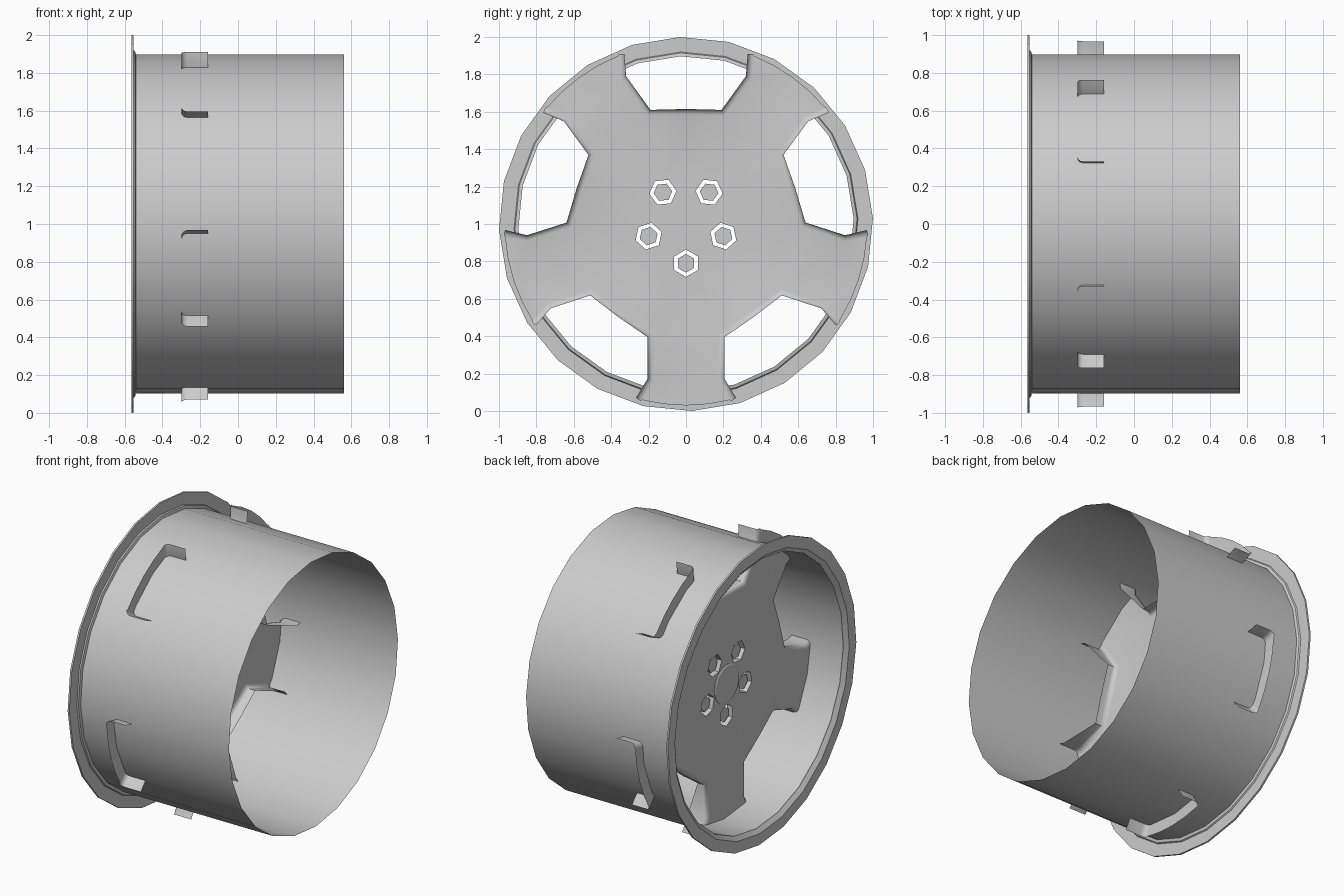
import bpy, bmesh
from math import sin, cos, pi, radians
from mathutils import Vector, Matrix

cube = bpy.data.objects.get("Cube")
if cube:
    bpy.data.objects.remove(cube, do_unlink=True)

AXIS = Vector((0, 0, 1))      # wheel axle runs along x at this height
FACE_X = -0.30                # plane of the spoke face

metal = bpy.data.materials.new("light_grey_metal")
metal.use_nodes = True
grey = (0.6, 0.6, 0.6, 1)
metal.diffuse_color = grey
metal.node_tree.nodes["Principled BSDF"].inputs["Base Color"].default_value = grey


def finish(bm, name, angle=30):
    bmesh.ops.remove_doubles(bm, verts=bm.verts, dist=1e-5)
    bmesh.ops.recalc_face_normals(bm, faces=bm.faces)
    bmesh.ops.translate(bm, verts=bm.verts, vec=AXIS)
    mesh = bpy.data.meshes.new(name)
    bm.to_mesh(mesh)
    bm.free()
    obj = bpy.data.objects.new(name, mesh)
    bpy.context.collection.objects.link(obj)
    mesh.materials.append(metal)
    bpy.ops.object.select_all(action='DESELECT')
    obj.select_set(True)
    bpy.context.view_layer.objects.active = obj
    bpy.ops.object.shade_smooth_by_angle(angle=radians(angle))
    return obj


def lathe(name, profile, sides, phase=0.0):
    """Spin an (x, radius) profile around the axle."""
    bm = bmesh.new()
    turn = Matrix.Rotation(phase, 3, 'X')
    verts = [bm.verts.new(turn @ Vector((x, 0, r))) for x, r in profile]
    edges = [bm.edges.new(pair) for pair in zip(verts, verts[1:])]
    bmesh.ops.spin(bm, geom=verts + edges, cent=(0, 0, 0), axis=(1, 0, 0),
                   angle=2 * pi, steps=sides, use_merge=True)
    return finish(bm, name)


def offset_path(path, d):
    """Mitred sideways offset of an open 2D path."""
    out = []
    for i, p in enumerate(path):
        normals = []
        for a, b in ((i - 1, i), (i, i + 1)):
            if a >= 0 and b < len(path):
                t = (path[b] - path[a]).normalized()
                normals.append(Vector((-t.y, t.x)))
        n = sum(normals, Vector((0, 0))).normalized()
        out.append(p + n * d / n.dot(normals[0]))
    return out


def polygon(centre, radius, sides, phase):
    return [centre + radius * Vector((cos(phase + 2 * pi * i / sides),
                                      sin(phase + 2 * pi * i / sides)))
            for i in range(sides)]


# Barrel with its outer flange
lathe("rim_barrel", [(0.56, 0.897), (-0.54, 0.897), (-0.545, 0.915), (-0.553, 0.92),
                     (-0.553, 1.0), (-0.565, 1.0), (-0.565, 0.925), (-0.545, 0.897)],
      24, radians(1.8))

# Spoke face: five notches with rounded, folded-back edges
half = [Vector(p) for p in ((0.33, 0.91), (0.32, 0.79), (0.19, 0.61))]
notch = half + [Vector((0, 0.615))] + [Vector((-p.x, p.y)) for p in reversed(half)]
depth = [0.14, 0.14, 0.07, 0.07, 0.07, 0.14, 0.14]
FOLD = 0.03
bm = bmesh.new()
rim_loop = []
for k in range(5):
    rot = Matrix.Rotation(k * 2 * pi / 5, 2)
    rows = []
    for s in range(4):
        a = s * pi / 6
        pts = offset_path(notch, FOLD * (1 - sin(a)))
        rows.append([bm.verts.new((FACE_X + FOLD * (1 - cos(a)), *(rot @ p))) for p in pts])
    rows.append([bm.verts.new((FACE_X + d, *(rot @ p))) for p, d in zip(notch, depth)])
    for r0, r1 in zip(rows, rows[1:]):
        for i in range(len(notch) - 1):
            bm.faces.new((r0[i], r0[i + 1], r1[i + 1], r1[i]))
    # Curved spoke tip
    tip = [bm.verts.new((FACE_X, 0.97 * cos(a), 0.97 * sin(a)))
           for a in (radians(126 + 72 * k + t) for t in (-14, -7, 0, 7, 14))]
    rim_loop += rows[0] + tip


def close_loop(verts):
    edges = []
    for a, b in zip(verts, verts[1:] + verts[:1]):
        edges.append(bm.edges.get((a, b)) or bm.edges.new((a, b)))
    return edges


# Hexagonal bolt holes with short sleeves
bolt_spots = []
for k in range(5):
    a = -pi / 2 + k * 2 * pi / 5
    bolt_spots.append((0.21 * Vector((cos(a), sin(a))), a))
fill_edges = close_loop(rim_loop)
for centre, a in bolt_spots:
    hexagon = polygon(centre, 0.073, 6, a)
    front = [bm.verts.new((FACE_X, *p)) for p in hexagon]
    back = [bm.verts.new((FACE_X + 0.04, *p)) for p in hexagon]
    fill_edges += close_loop(front)
    for i in range(6):
        j = (i + 1) % 6
        bm.faces.new((front[i], front[j], back[j], back[i]))
bmesh.ops.triangle_fill(bm, edges=fill_edges, use_beauty=True, use_dissolve=False,
                        normal=(-1, 0, 0))
finish(bm, "spoke_face", 40)

# Bolt heads inside the holes
bm = bmesh.new()
for centre, a in bolt_spots:
    hexagon = polygon(centre, 0.05, 6, a)
    front = [bm.verts.new((FACE_X + 0.015, *p)) for p in hexagon]
    back = [bm.verts.new((FACE_X + 0.04, *p)) for p in hexagon]
    bm.faces.new(front)
    bm.faces.new(back)
    for i in range(6):
        j = (i + 1) % 6
        bm.faces.new((front[i], front[j], back[j], back[i]))
finish(bm, "bolt_heads")

# Centre cap
lathe("centre_cap", [(-0.308, 0), (-0.308, 0.122), (-0.303, 0.13),
                     (-0.292, 0.13), (-0.292, 0)], 24)
